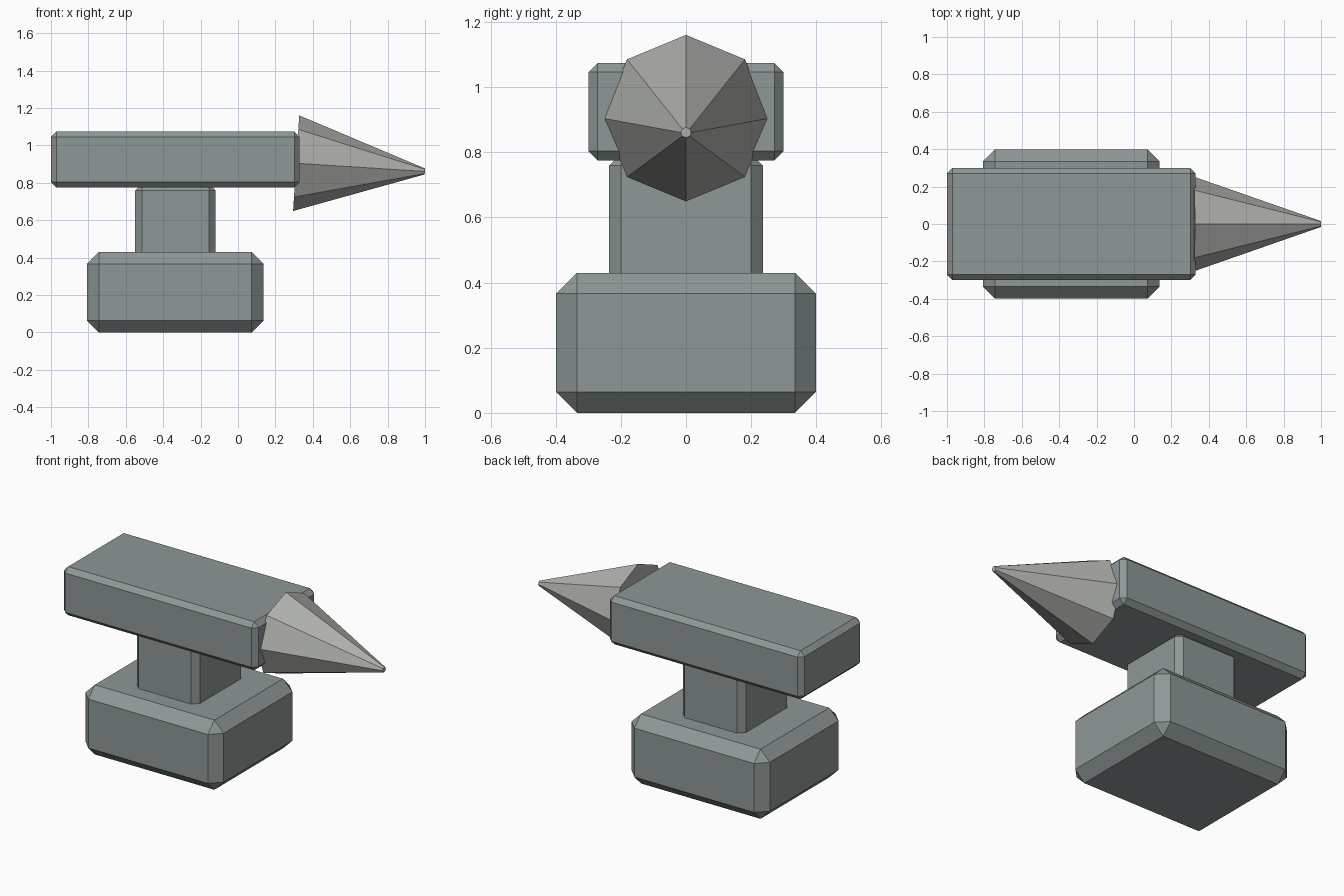
import bpy, bmesh, math
from mathutils import Matrix

if "Cube" in bpy.data.objects:
    bpy.data.objects.remove(bpy.data.objects["Cube"])


def make_material(name, colour):
    mat = bpy.data.materials.new(name)
    mat.diffuse_color = (*colour, 1)
    mat.use_nodes = True
    mat.node_tree.nodes["Principled BSDF"].inputs["Base Color"].default_value = mat.diffuse_color
    return mat


iron = make_material("dark_iron", (0.27, 0.315, 0.31))
steel = make_material("worn_steel", (0.44, 0.45, 0.42))


def make_object(name, bm, mat):
    mesh = bpy.data.meshes.new(name)
    bm.to_mesh(mesh)
    bm.free()
    mesh.materials.append(mat)
    obj = bpy.data.objects.new(name, mesh)
    bpy.context.collection.objects.link(obj)
    return obj


def chamfered_block(name, x0, x1, half_y, z0, z1, chamfer):
    bm = bmesh.new()
    place = Matrix.Translation(((x0 + x1) / 2, 0, (z0 + z1) / 2))
    size = Matrix.Diagonal((x1 - x0, 2 * half_y, z1 - z0, 1))
    bmesh.ops.create_cube(bm, size=1, matrix=place @ size)
    obj = make_object(name, bm, iron)
    mod = obj.modifiers.new("chamfer", 'BEVEL')
    mod.width = chamfer
    mod.segments = 1
    mod.limit_method = 'NONE'
    return obj


# Stacked blocks: foot, waist and striking face
chamfered_block("base", -0.808, 0.137, 0.399, 0.0, 0.43, 0.064)
chamfered_block("waist", -0.55, -0.120, 0.236, 0.36, 0.795, 0.036)
chamfered_block("face_block", -1.0, 0.330, 0.30, 0.775, 1.075, 0.029)

# Eight-sided tapered horn, drooping slightly
base_x, base_z, tip_x, tip_z = 0.311, 0.905, 0.999, 0.861
length = math.hypot(tip_x - base_x, tip_z - base_z)
droop = math.atan2(base_z - tip_z, tip_x - base_x)
centre = Matrix.Translation(((base_x + tip_x) / 2, 0, (base_z + tip_z) / 2))
bm = bmesh.new()
bmesh.ops.create_cone(bm, cap_ends=True, segments=8, radius1=0.256, radius2=0.016,
                      depth=length,
                      matrix=centre @ Matrix.Rotation(math.pi / 2 + droop, 4, 'Y'))
make_object("horn", bm, steel)
